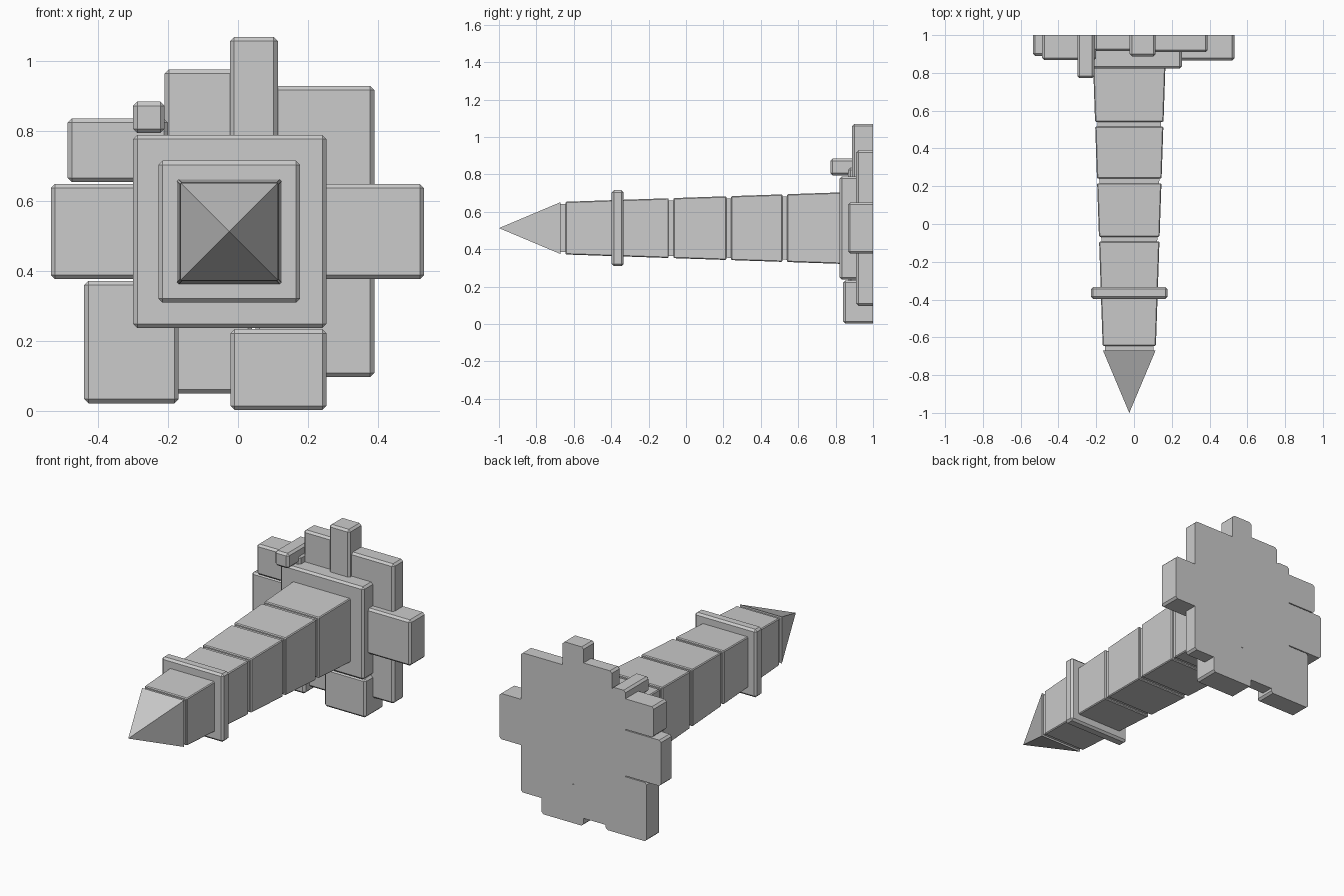
import bpy
import bmesh

cube = bpy.data.objects.get("Cube")
if cube:
    bpy.data.objects.remove(cube, do_unlink=True)

stone = bpy.data.materials.new("grey_stone")
stone.use_nodes = True
GREY = (0.6, 0.6, 0.6, 1)
stone.diffuse_color = GREY
stone.node_tree.nodes["Principled BSDF"].inputs["Base Color"].default_value = GREY

BACK = 1.0
CX, CZ = -0.025, 0.513    # axis of the spike


def finish(name, bm):
    bmesh.ops.recalc_face_normals(bm, faces=bm.faces)
    mesh = bpy.data.meshes.new(name)
    bm.to_mesh(mesh)
    bm.free()
    mesh.materials.append(stone)
    obj = bpy.data.objects.new(name, mesh)
    bpy.context.collection.objects.link(obj)
    return obj


def bevel(bm, edges, width):
    bmesh.ops.bevel(bm, geom=edges, offset=width, segments=1,
                    profile=0.5, affect='EDGES')


def block(name, x0, x1, z0, z1, front):
    """Chamfered block whose back rim stays sharp against the wall plane."""
    bm = bmesh.new()
    bmesh.ops.create_cube(bm, size=1)
    for v in bm.verts:
        v.co.x = x1 if v.co.x > 0 else x0
        v.co.y = BACK if v.co.y > 0 else front
        v.co.z = z1 if v.co.z > 0 else z0
    rim = [e for e in bm.edges if not all(v.co.y > BACK - 0.001 for v in e.verts)]
    bevel(bm, rim, 0.012)
    finish(name, bm)


def frustum(name, y0, y1, half0, half1, chamfer=0):
    """Square section along y, half0 wide at y0 and half1 at y1."""
    bm = bmesh.new()
    bmesh.ops.create_cube(bm, size=2)
    for v in bm.verts:
        y, half = (y1, half1) if v.co.y > 0 else (y0, half0)
        v.co = (CX + v.co.x * half, y, CZ + v.co.z * half)
    if chamfer:
        bevel(bm, bm.edges[:], chamfer)
    finish(name, bm)


# Wall blocks: x range, z range, front
blocks = {
    "centre_plate": (-0.30, 0.253, 0.237, 0.79, 0.822),
    "left_side_block": (0.1, 0.532, 0.377, 0.65, 0.866),
    "right_side_block": (-0.535, -0.1, 0.377, 0.65, 0.89),
    "upper_right_block": (-0.487, -0.2, 0.655, 0.837, 0.867),
    "small_stud": (-0.30, -0.21, 0.795, 0.885, 0.772),
    "inner_top_block": (-0.21, 0.05, 0.6, 0.977, 0.915),
    "top_block": (-0.023, 0.114, 0.6, 1.07, 0.888),
    "tall_left_block": (0.05, 0.39, 0.097, 0.93, 0.91),
    "bottom_left_block": (-0.022, 0.253, 0.003, 0.234, 0.84),
    "lower_right_block": (-0.44, -0.17, 0.022, 0.372, 0.87),
    "bottom_middle_block": (-0.23, 0.04, 0.05, 0.4, 0.915),
}
for name, dims in blocks.items():
    block(name, *dims)


def taper(y):
    return 0.141 + (y + 0.645) * 0.034


# Tapered shaft segments with narrow grooves between them
stops = [-0.645, -0.365, -0.08, 0.228, 0.528, 0.84]
GAP = 0.0125
for i, (a, b) in enumerate(zip(stops, stops[1:])):
    y0 = a if i == 0 else a + GAP
    y1 = b - GAP
    frustum(f"shaft_segment_{i + 1}", y0, y1, taper(y0), taper(y1), 0.005)

# Core visible inside the grooves
frustum("shaft_core", -0.68, 0.85, taper(-0.68) - 0.012, taper(0.85) - 0.012)

# Collar ring
frustum("collar", -0.397, -0.333, 0.203, 0.203, 0.012)

# Pointed tip
bm = bmesh.new()
half = 0.139
base = [bm.verts.new((CX + sx * half, -0.67, CZ + sz * half))
        for sx, sz in ((-1, -1), (1, -1), (1, 1), (-1, 1))]
apex = bm.verts.new((CX, -1.0, CZ))
bm.faces.new(base)
for i in range(4):
    bm.faces.new((base[i], base[(i + 1) % 4], apex))
finish("pointed_tip", bm)
